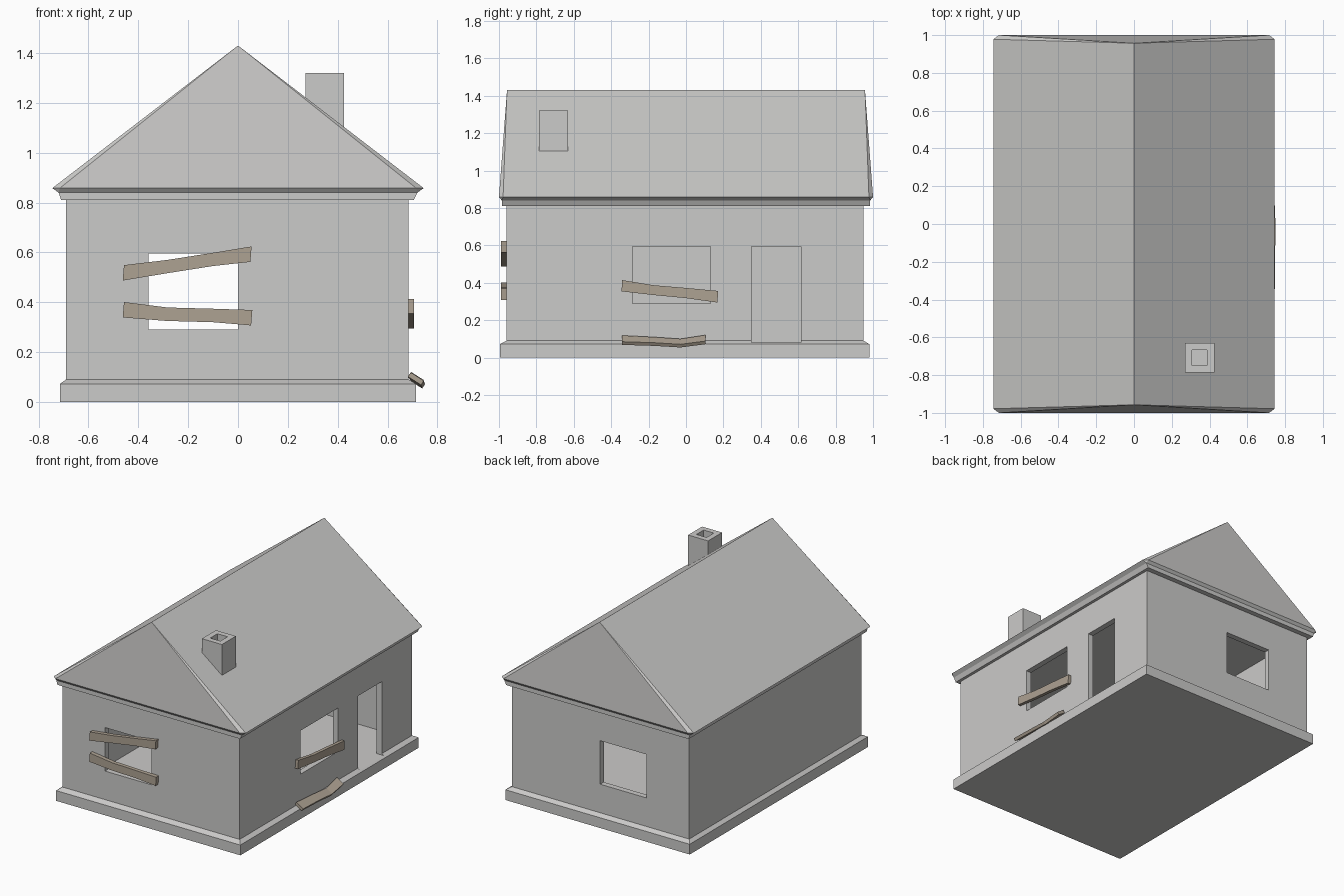
import bpy
import bmesh
from mathutils import Vector

if "Cube" in bpy.data.objects:
    bpy.data.objects.remove(bpy.data.objects["Cube"])


def material(name, rgb):
    m = bpy.data.materials.new(name)
    m.diffuse_color = (*rgb, 1)
    m.use_nodes = True
    m.node_tree.nodes["Principled BSDF"].inputs["Base Color"].default_value = m.diffuse_color
    return m


PLASTER = material("pale grey", (0.60, 0.595, 0.585))
WOOD = material("weathered wood", (0.42, 0.36, 0.29))


def make(name, verts, faces, mat):
    bm = bmesh.new()
    vs = [bm.verts.new(v) for v in verts]
    for f in faces:
        bm.faces.new([vs[i] for i in f])
    bmesh.ops.recalc_face_normals(bm, faces=bm.faces)
    me = bpy.data.meshes.new(name)
    bm.to_mesh(me)
    bm.free()
    me.materials.append(mat)
    ob = bpy.data.objects.new(name, me)
    bpy.context.collection.objects.link(ob)
    return ob


def loft(name, rings, mat):
    """Join equal-sized rings of points into a capped solid."""
    n = len(rings[0])
    verts = [p for r in rings for p in r]
    faces = [list(range(n)), list(range(len(verts) - n, len(verts)))]
    for k in range(len(rings) - 1):
        for i in range(n):
            j = (i + 1) % n
            faces.append([k * n + i, k * n + j, k * n + n + j, k * n + n + i])
    return make(name, verts, faces, mat)


def rect(x0, x1, y0, y1, z):
    return [(x0, y0, z), (x1, y0, z), (x1, y1, z), (x0, y1, z)]


def box(name, x0, x1, y0, y1, z0, z1):
    return loft(name, [rect(x0, x1, y0, y1, z0), rect(x0, x1, y0, y1, z1)], PLASTER)


def cut(target, *dims):
    cutter = box("cutter", *dims)
    cutter.hide_render = True
    mod = target.modifiers.new("cut", 'BOOLEAN')
    mod.operation = 'DIFFERENCE'
    mod.solver = 'EXACT'
    mod.object = cutter
    bpy.context.view_layer.objects.active = target
    bpy.ops.object.modifier_apply(modifier=mod.name)
    bpy.data.objects.remove(cutter)


# Walls with the sloped plinth in one solid, then hollowed
walls = loft("walls_and_plinth", [
    rect(-0.715, 0.715, -0.995, 0.98, 0),
    rect(-0.715, 0.715, -0.995, 0.98, 0.072),
    rect(-0.69, 0.685, -0.96, 0.95, 0.09),
    rect(-0.69, 0.685, -0.96, 0.95, 0.83)], PLASTER)
cut(walls, -0.65, 0.645, -0.92, 0.91, 0.08, 0.9)      # room
cut(walls, -0.36, 0.0, -1.1, 1.1, 0.29, 0.595)        # front and back windows
cut(walls, 0.5, 0.9, -0.285, 0.13, 0.29, 0.595)       # side window
cut(walls, 0.5, 0.9, 0.35, 0.615, 0.08, 0.595)        # doorway

# Roof: stepped eaves, chamfered corners, leaning gables
lower = [rect(-0.71, 0.705, -0.985, 0.985, 0.81), rect(-0.72, 0.72, -0.985, 0.985, 0.84)]
ex, ey, cx, cy, ez = 0.745, 0.978, 0.715, 1.0, 0.858
eave = [(-cx, -cy, ez), (cx, -cy, ez), (ex, -ey, ez), (ex, ey, ez),
        (cx, cy, ez), (-cx, cy, ez), (-ex, ey, ez), (-ex, -ey, ez)]
ridge = [(0, -0.957, 1.43), (0, 0.957, 1.43)]
faces = [(0, 1, 2, 3)]
faces += [(i, (i + 1) % 4, 4 + (i + 1) % 4, 4 + i) for i in range(4)]
faces += [(4, 5, 9, 8), (5, 10, 9), (5, 6, 11, 10), (6, 12, 11),
          (6, 7, 13, 12), (7, 14, 13), (7, 4, 15, 14), (4, 8, 15)]
faces += [(8, 9, 16), (9, 10, 16), (10, 11, 17, 16), (11, 12, 17),
          (12, 13, 17), (13, 14, 17), (14, 15, 16, 17), (15, 8, 16)]
make("roof", lower[0] + lower[1] + eave + ridge, faces, PLASTER)

# Chimney with a square flue
chimney = box("chimney", 0.27, 0.425, -0.785, -0.63, 1.05, 1.32)
cut(chimney, 0.308, 0.387, -0.748, -0.668, 1.2, 1.4)


def plank(name, stations, across, thick):
    """Bent board: stations are (centre, half width), across is the width direction."""
    a = Vector(across).normalized()
    t = Vector(thick) / 2
    rings = []
    for c, h in stations:
        c = Vector(c)
        rings.append([c - a * h - t, c + a * h - t, c + a * h + t, c - a * h + t])
    return loft(name, rings, WOOD)


# Boards nailed over the front window
for name, pts in (
        ("upper_front_board", [(-0.46, 0.518), (-0.285, 0.543), (-0.1, 0.572), (0.052, 0.593)]),
        ("lower_front_board", [(-0.46, 0.37), (-0.285, 0.352), (-0.1, 0.347), (0.055, 0.338)])):
    plank(name, [((x, -0.974, z), 0.031 if i in (0, 3) else 0.027)
                 for i, (x, z) in enumerate(pts)], (0.08, 0, 1), (0, 0.028, 0))

# Board over the side window
plank("side_board", [((0.695, y, z), h) for y, z, h in
                     ((-0.343, 0.384, 0.03), (-0.17, 0.36, 0.026),
                      (0.0, 0.345, 0.027), (0.17, 0.325, 0.031))],
      (0, 0.05, 1), (0.024, 0, 0))

# Fallen board leaning on the plinth
plank("fallen_board", [((x, y, z), h) for x, y, z, h in
                       ((0.714, -0.343, 0.093, 0.031), (0.717, -0.17, 0.086, 0.028),
                        (0.722, -0.03, 0.077, 0.027), (0.714, 0.105, 0.096, 0.03))],
      (-0.055, 0, 0.035), (0.011, 0, 0.017))
